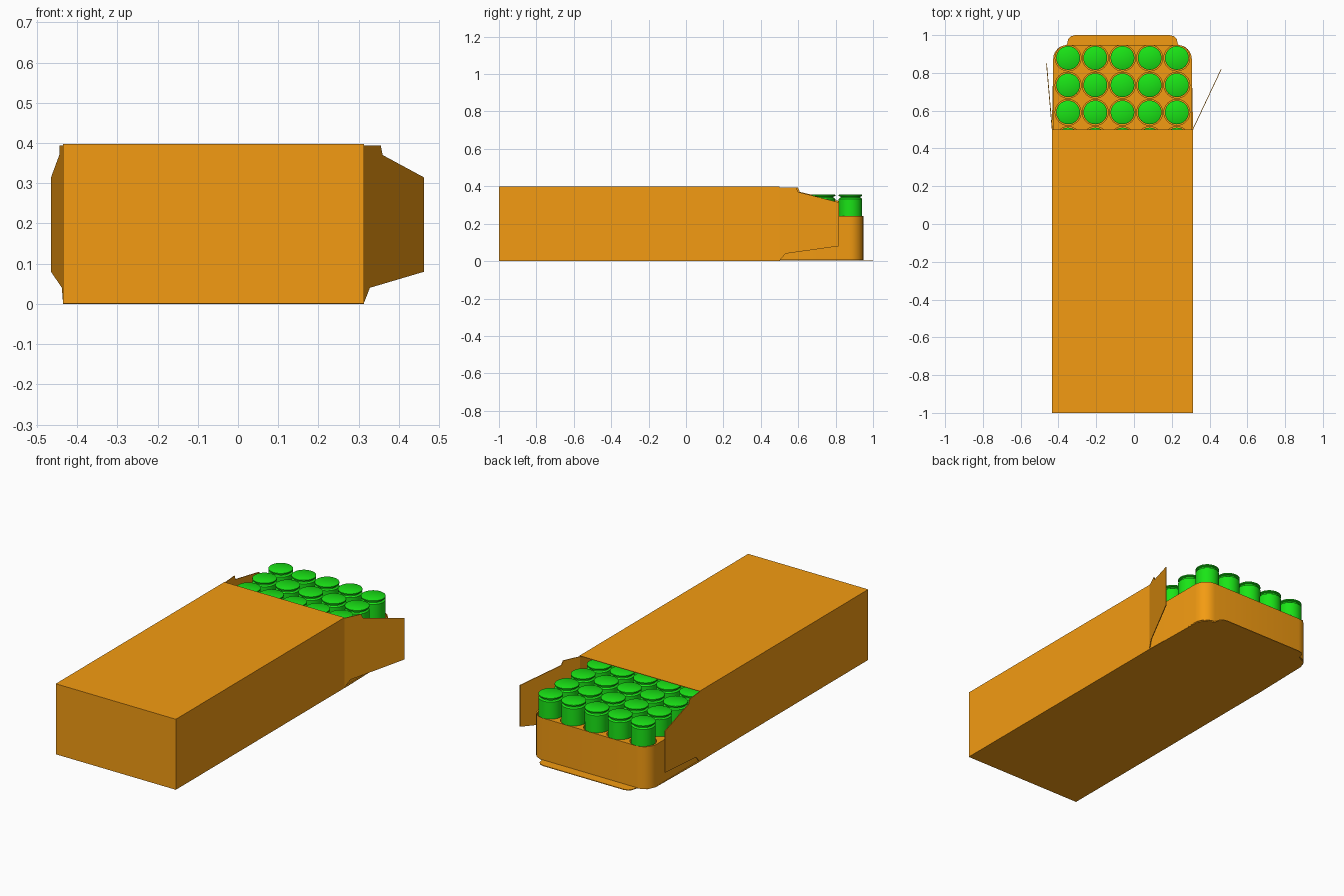
import bpy, bmesh, math
from mathutils import Vector

if "Cube" in bpy.data.objects:
    bpy.data.objects.remove(bpy.data.objects["Cube"])

X0, X1 = -0.435, 0.313      # sleeve sides
CX = (X0 + X1) / 2
CARD = 0.004                # cardboard thickness


def material(name, color):
    m = bpy.data.materials.new(name)
    m.diffuse_color = color
    m.use_nodes = True
    m.node_tree.nodes["Principled BSDF"].inputs["Base Color"].default_value = m.diffuse_color
    return m


ORANGE = material("orange_card", (0.90, 0.33, 0.006, 1))
GREEN = material("green_metal", (0.01, 0.78, 0.008, 1))


def make_object(name, bm, mat):
    bmesh.ops.recalc_face_normals(bm, faces=bm.faces)
    me = bpy.data.meshes.new(name)
    bm.to_mesh(me)
    bm.free()
    me.materials.append(mat)
    ob = bpy.data.objects.new(name, me)
    bpy.context.collection.objects.link(ob)
    return ob


def prism(name, outline, vec, mat):
    bm = bmesh.new()
    face = bm.faces.new([bm.verts.new(p) for p in outline])
    ext = bmesh.ops.extrude_face_region(bm, geom=[face])
    verts = [v for v in ext["geom"] if isinstance(v, bmesh.types.BMVert)]
    bmesh.ops.translate(bm, verts=verts, vec=vec)
    return make_object(name, bm, mat)


def rounded_rect(x0, x1, y0, y1, r, z, n=6):
    pts = []
    for k, (cx, cy) in enumerate([(x1 - r, y1 - r), (x0 + r, y1 - r),
                                  (x0 + r, y0 + r), (x1 - r, y0 + r)]):
        for i in range(n + 1):
            a = math.pi / 2 * (k + i / n)
            pts.append((cx + r * math.cos(a), cy + r * math.sin(a), z))
    return pts


def smooth(ob):
    bpy.ops.object.select_all(action='DESELECT')
    ob.select_set(True)
    bpy.context.view_layer.objects.active = ob
    bpy.ops.object.shade_smooth_by_angle(angle=math.radians(35))


# Sleeve: box open at the back, walls thickened inwards
bm = bmesh.new()
bmesh.ops.create_cube(bm, size=1)
for v in bm.verts:
    v.co = Vector((CX + v.co.x * (X1 - X0), -0.25 + v.co.y * 1.5, 0.2 + v.co.z * 0.396))
    v.co.z = 0.001 if v.co.z < 0.2 else 0.398
back = [f for f in bm.faces if f.calc_center_median().y > 0.49]
bmesh.ops.delete(bm, geom=back, context='FACES_ONLY')
sleeve = make_object("sleeve", bm, ORANGE)
mod = sleeve.modifiers.new("card", 'SOLIDIFY')
mod.thickness = CARD
mod.offset = -1

# Side flaps: one cut profile (fraction along flap, height), two opening angles
PROFILE = [(0, 0.002), (0.10, 0.04), (1, 0.08), (1, 0.314), (0.31, 0.37), (0.28, 0.394), (0, 0.394)]
for name, x, dx, dy in [("left_flap", X0, -0.03, 0.35), ("right_flap", X1, 0.15, 0.318)]:
    side = -1 if dx < 0 else 1
    prism(name, [(x + t * dx, 0.5 + t * dy, z) for t, z in PROFILE],
          (-side * CARD, 0, 0), ORANGE)

# Bottom flap with a rounded tuck tab
half = [(0.374, 0.5), (0.366, 0.88), (0.345, 0.925), (0.30, 0.946), (0.292, 0.955),
        (0.288, 0.978), (0.273, 0.994), (0.25, 1.0)]
prism("bottom_flap", [(CX + x, y, 0) for x, y in half] +
      [(CX - x, y, 0) for x, y in reversed(half)], (0, 0, CARD), ORANGE)

# Tray with rounded corners and bored sockets
STEP, COLS, ROWS, Y_LAST = 0.144, 5, 10, 0.879
spots = [(CX + (i - 2) * STEP, Y_LAST - j * STEP) for i in range(COLS) for j in range(ROWS)]
tray = prism("tray", rounded_rect(CX - 0.367, CX + 0.367, -0.486, 0.948, 0.075, 0.005),
             (0, 0, 0.235), ORANGE)
bm = bmesh.new()
for x, y in spots:
    ring = [(x + 0.0685 * math.cos(a), y + 0.0685 * math.sin(a), 0.02)
            for a in (math.tau * i / 32 for i in range(32))]
    low = [bm.verts.new(p) for p in ring]
    top = [bm.verts.new((p[0], p[1], 0.3)) for p in ring]
    bm.faces.new(low[::-1])
    bm.faces.new(top)
    for i in range(32):
        k = (i + 1) % 32
        bm.faces.new((low[i], low[k], top[k], top[i]))
cutter = make_object("socket_cutter", bm, ORANGE)
cutter.hide_render = True
cutter.hide_set(True)
boolean = tray.modifiers.new("sockets", 'BOOLEAN')
boolean.operation = 'DIFFERENCE'
boolean.solver = 'EXACT'
boolean.object = cutter
bpy.context.view_layer.update()
smooth(tray)
bpy.ops.object.modifier_apply(modifier="sockets")
bpy.data.objects.remove(cutter)

# Rounds standing nose down: one turned shape shared by every socket
TURN = [(0, 0.022), (0.022, 0.026), (0.042, 0.045), (0.053, 0.075), (0.057, 0.115), (0.062, 0.117),
        (0.063, 0.333), (0.054, 0.339), (0.054, 0.345), (0.063, 0.348), (0.063, 0.354), (0.060, 0.356), (0, 0.356)]
bm = bmesh.new()
vs = [bm.verts.new((r, 0, z)) for r, z in TURN]
es = [bm.edges.new(p) for p in zip(vs, vs[1:])]
bmesh.ops.spin(bm, geom=vs + es, cent=(0, 0, 0), axis=(0, 0, 1),
               angle=math.tau, steps=32, use_duplicate=False)
bmesh.ops.remove_doubles(bm, verts=bm.verts, dist=1e-4)
first = make_object("round_01", bm, GREEN)
smooth(first)
for n, (x, y) in enumerate(spots):
    ob = first if n == 0 else bpy.data.objects.new(f"round_{n + 1:02d}", first.data)
    if n:
        bpy.context.collection.objects.link(ob)
    ob.location = (x, y, 0)
